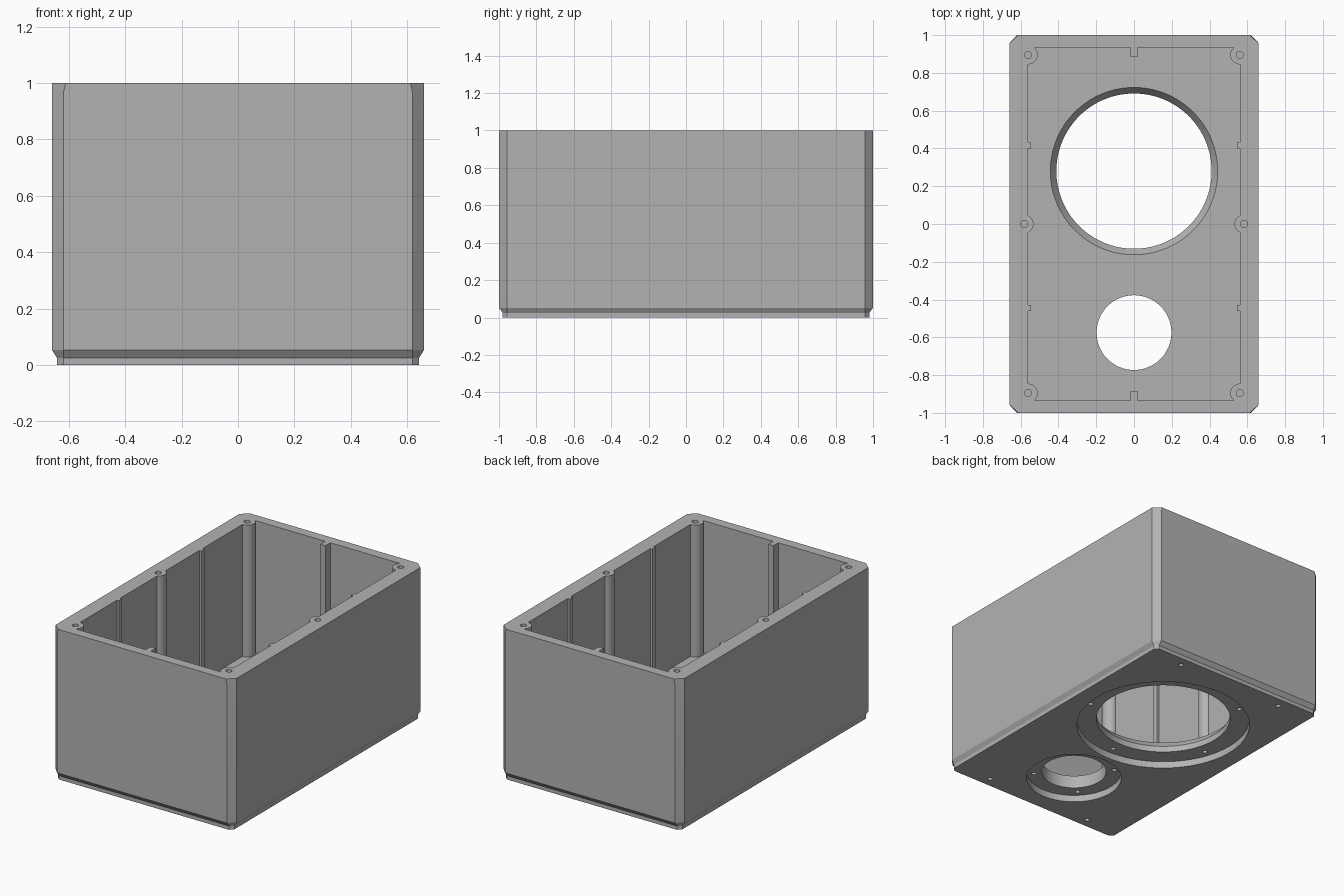
import bpy
import bmesh
from math import cos, sin, radians

cube = bpy.data.objects.get("Cube")
if cube:
    bpy.data.objects.remove(cube, do_unlink=True)

grey = bpy.data.materials.new("mid grey")
grey.use_nodes = True
grey.diffuse_color = (0.45, 0.45, 0.45, 1)
grey.node_tree.nodes["Principled BSDF"].inputs["Base Color"].default_value = (0.45, 0.45, 0.45, 1)


def loft(name, rings):
    """Closed solid through equal-sized rings of points, lowest ring first."""
    bm = bmesh.new()
    loops = [[bm.verts.new(p) for p in ring] for ring in rings]
    n = len(loops[0])
    for low, high in zip(loops, loops[1:]):
        for i in range(n):
            j = (i + 1) % n
            bm.faces.new((low[i], low[j], high[j], high[i]))
    bm.faces.new(loops[0][::-1])
    bm.faces.new(loops[-1])
    mesh = bpy.data.meshes.new(name)
    bm.to_mesh(mesh)
    bm.free()
    mesh.materials.append(grey)
    obj = bpy.data.objects.new(name, mesh)
    bpy.context.collection.objects.link(obj)
    return obj


def box(name, x, y, hx, hy, z0, z1):
    corners = [(-1, -1), (1, -1), (1, 1), (-1, 1)]
    return loft(name, [[(x + sx * hx, y + sy * hy, z) for sx, sy in corners] for z in (z0, z1)])


def turned(name, x, y, profile, n=24):
    """Round solid from (radius, height) pairs."""
    angles = [radians(360 * (i + 0.5) / n) for i in range(n)]
    return loft(name, [[(x + r * cos(a), y + r * sin(a), z) for a in angles] for r, z in profile])


def apply_boolean(target, tools, operation="DIFFERENCE"):
    for tool in tools:
        mod = target.modifiers.new("cut", "BOOLEAN")
        mod.operation = operation
        mod.solver = "EXACT"
        mod.object = tool
        bpy.context.view_layer.objects.active = target
        bpy.ops.object.modifier_apply(modifier=mod.name)
        bpy.data.objects.remove(tool, do_unlink=True)


def chamfered_ring(z, hx, hy, cx, cy):
    quarter = [(hx, cy), (cx, hy)]
    points = quarter + [(-x, y) for x, y in quarter[::-1]]
    points += [(-x, -y) for x, y in points]
    return [(x, y, z) for x, y in points]


# Outer shell with cut corners and a stepped-in lower edge
cabinet = loft("cabinet", [
    chamfered_ring(0, 0.643, 0.98, 0.62, 0.957),
    chamfered_ring(0.025, 0.643, 0.98, 0.62, 0.957),
    chamfered_ring(0.052, 0.66, 1, 0.62, 0.957),
    chamfered_ring(0.965, 0.66, 1, 0.62, 0.957),
    chamfered_ring(1, 0.66, 1, 0.612, 0.957)])

# Cavity, with screw pillars and ribs left standing inside it
floor = 0.13
corner_screws = [(sx * 0.56, sy * 0.895) for sx in (-1, 1) for sy in (-1, 1)]
side_screws = [(sx * 0.582, 0) for sx in (-1, 1)]
cavity = box("cavity", 0, 0, 0.56, 0.935, floor, 1.1)
standing = [turned("pillar", x, y, [(0.05, 0), (0.05, 1.2)], 32)
            for x, y in corner_screws + side_screws]
for s in (-1, 1):
    standing.append(box("end_rib", 0, s * 0.935, 0.019, 0.05, 0, 1.2))
    for y in (0.415, -0.445):
        standing.append(box("side_rib", s * 0.565, y, 0.02, 0.016, 0, 1.2))
apply_boolean(cavity, standing)
apply_boolean(cabinet, [cavity])

# Speaker openings with a mounting recess on the underside
recess = 0.045
apply_boolean(cabinet, [
    turned("large_recess", 0, 0.28, [(0.531, -0.1), (0.531, recess)], 96),
    turned("large_opening", 0, 0.28,
           [(0.411, -0.1), (0.411, 0.085), (0.443, floor), (0.443, 0.2)], 96),
    turned("small_recess", 0, -0.575, [(0.291, -0.1), (0.291, recess)], 72),
    turned("small_opening", 0, -0.575, [(0.198, -0.1), (0.198, 0.2)], 72)])

# Screw holes: rim, underside panel and both speaker recesses
holes = [turned("rim_hole", x, y, [(0.019, 0.85), (0.019, 1.1)], 16)
         for x, y in corner_screws + side_screws]
under = [(sx * 0.39, sy * 0.915) for sx in (-1, 1) for sy in (-1, 1)]
for count, start, radius, cy in ((5, -90, 0.482, 0.28), (4, 45, 0.248, -0.575)):
    for i in range(count):
        a = radians(start + 360 * i / count)
        under.append((radius * cos(a), cy + radius * sin(a)))
holes += [turned("under_hole", x, y, [(0.015, -0.1), (0.015, 0.095)], 16) for x, y in under]
apply_boolean(cabinet, holes)

# Smooth round walls, keep sharp edges
bpy.ops.object.select_all(action="DESELECT")
cabinet.select_set(True)
bpy.context.view_layer.objects.active = cabinet
bpy.ops.object.shade_smooth_by_angle(angle=radians(25))
